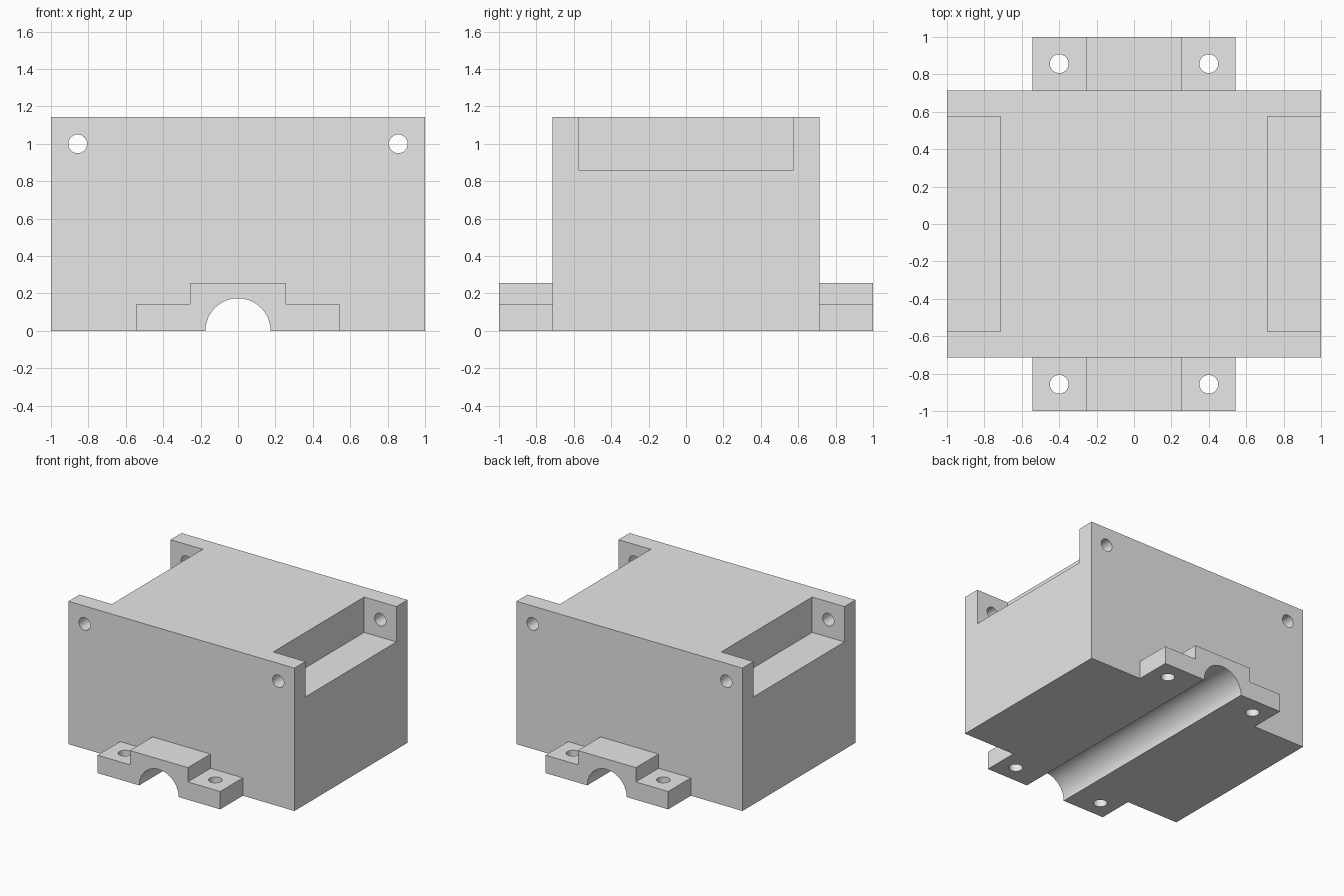
import bpy, bmesh, math
from mathutils import Matrix, Vector

if "Cube" in bpy.data.objects:
    bpy.data.objects.remove(bpy.data.objects["Cube"])

U = 1 / 7  # design unit
BODY_Y, TOP = 5 * U, 8 * U

grey = bpy.data.materials.new("light grey")
grey.diffuse_color = (0.8, 0.8, 0.8, 1)
grey.use_nodes = True
grey.node_tree.nodes["Principled BSDF"].inputs["Base Color"].default_value = grey.diffuse_color


def finish(name, bm):
    bmesh.ops.recalc_face_normals(bm, faces=bm.faces)
    mesh = bpy.data.meshes.new(name)
    bm.to_mesh(mesh)
    bm.free()
    mesh.materials.append(grey)
    obj = bpy.data.objects.new(name, mesh)
    bpy.context.collection.objects.link(obj)
    return obj


def box(name, lo, hi):
    lo, hi = Vector(lo), Vector(hi)
    bm = bmesh.new()
    bmesh.ops.create_cube(bm, size=1, matrix=Matrix.Translation((lo + hi) / 2)
                          @ Matrix.Diagonal((*(hi - lo), 1)))
    return finish(name, bm)


def cylinder(name, centre, radius, depth, along_y, sides=48):
    bm = bmesh.new()
    turn = Matrix.Rotation(math.pi / 2 if along_y else 0, 4, 'X')
    bmesh.ops.create_cone(bm, cap_ends=True, segments=sides, radius1=radius,
                          radius2=radius, depth=depth,
                          matrix=Matrix.Translation(centre) @ turn)
    return finish(name, bm)


def boolean(target, tool, operation):
    mod = target.modifiers.new(tool.name, 'BOOLEAN')
    mod.object, mod.operation, mod.solver = tool, operation, 'EXACT'
    bpy.context.view_layer.objects.active = target
    bpy.ops.object.modifier_apply(modifier=mod.name)
    bpy.data.objects.remove(tool, do_unlink=True)


# main block
block = box("housing_block", (-1, -BODY_Y, 0), (1, BODY_Y, TOP))

# stepped clamp bar, projecting at front and back
half = [(0.543, 0), (0.543, U), (0.257, U), (0.257, 0.257)]
profile = half + [(-x, z) for x, z in reversed(half)]
bm = bmesh.new()
face = bm.faces.new([bm.verts.new((x, -1, z)) for x, z in profile])
ext = bmesh.ops.extrude_face_region(bm, geom=[face])
bmesh.ops.translate(bm, vec=(0, 2, 0),
                    verts=[v for v in ext['geom'] if isinstance(v, bmesh.types.BMVert)])
boolean(block, finish("clamp_bar", bm), 'UNION')

# rod channel along the underside
boolean(block, cylinder("rod_channel", (0, 0, 0), 0.174, 2.4, True, 96), 'DIFFERENCE')

for s in (-1, 1):
    # side pocket open at the top and the outer side
    xs = sorted((s * BODY_Y, s * 1.2))
    boolean(block, box("side_pocket", (xs[0], -0.575, 0.86), (xs[1], 0.575, 1.4)), 'DIFFERENCE')
    # bolt hole through the front and back pocket walls
    boolean(block, cylinder("wall_hole", (s * 6 * U, 0, 1), 0.05, 1.8, True), 'DIFFERENCE')
    # vertical screw holes in the clamp flanges
    for t in (-1, 1):
        boolean(block, cylinder("flange_hole", (s * 0.4, t * 6 * U, 0.07), 0.05, 0.5, False),
                'DIFFERENCE')

# smooth the round surfaces, keep edges sharp
bpy.ops.object.select_all(action='DESELECT')
block.select_set(True)
bpy.context.view_layer.objects.active = block
bpy.ops.object.shade_smooth_by_angle(angle=math.radians(30))
